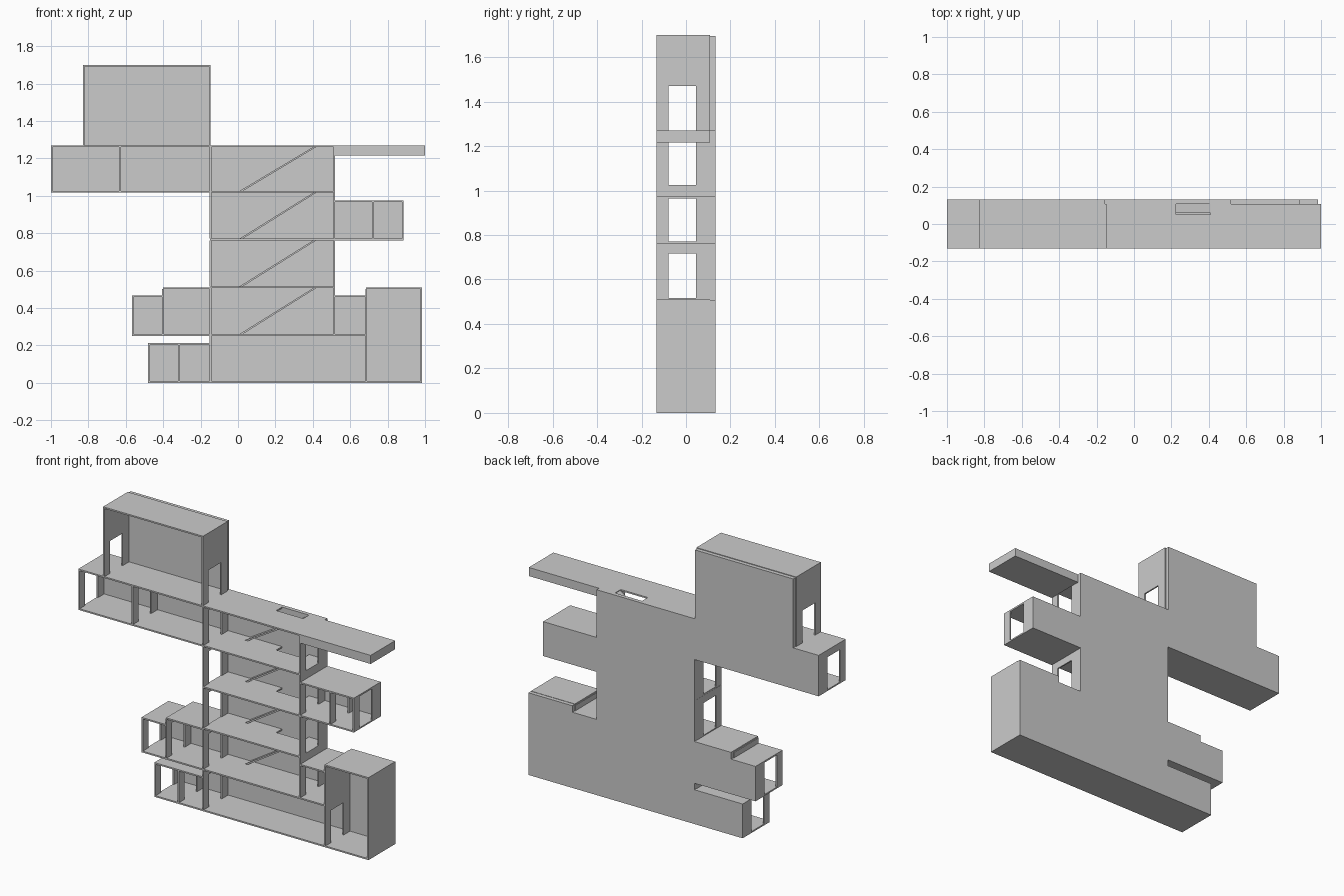
import bpy, bmesh
from mathutils import Vector

if "Cube" in bpy.data.objects:
    bpy.data.objects.remove(bpy.data.objects["Cube"])

T = 0.009                       # sheet thickness of walls and floors
FRONT, BACK, REAR = -0.132, 0.108, 0.132
DOOR_Y0, DOOR_Y1, DOOR_H = -0.078, 0.046, 0.2


def prism(name, pts, axis, lo, hi):
    """Extrude a 2D outline along an axis; pts are the other two coordinates in order."""
    def place(a, b, c):
        return {'x': Vector((c, a, b)), 'y': Vector((a, c, b)), 'z': Vector((a, b, c))}[axis]
    bm = bmesh.new()
    face = bm.faces.new([bm.verts.new(place(a, b, lo)) for a, b in pts])
    ext = bmesh.ops.extrude_face_region(bm, geom=[face])
    verts = [v for v in ext['geom'] if isinstance(v, bmesh.types.BMVert)]
    bmesh.ops.translate(bm, verts=verts, vec=place(0, 0, hi - lo))
    bmesh.ops.recalc_face_normals(bm, faces=bm.faces)
    mesh = bpy.data.meshes.new(name)
    bm.to_mesh(mesh)
    bm.free()
    ob = bpy.data.objects.new(name, mesh)
    bpy.context.collection.objects.link(ob)
    return ob


def floor(name, x0, x1, z, hole=False):
    pts = [(x0, FRONT), (x1, FRONT), (x1, BACK)]
    if hole:                    # stairwell notch against the back wall
        pts += [(0.41, BACK), (0.41, 0.052), (0.225, 0.052), (0.225, BACK)]
    pts.append((x0, BACK))
    prism(name, pts, 'z', z, z + T)


def wall(name, x, z0, z1, door=True):
    pts = [(FRONT, z0)]
    if door:
        top = min(z0 + DOOR_H, z1 - 0.001)
        pts += [(DOOR_Y0, z0), (DOOR_Y0, top), (DOOR_Y1, top), (DOOR_Y1, z0)]
    pts += [(BACK, z0), (BACK, z1), (FRONT, z1)]
    prism(name, pts, 'x', x, x + T)


# Storey floor heights (underside of each slab)
L0, L1, L2, L3, L4, ROOF = 0.0, 0.252, 0.507, 0.762, 1.017, 1.261

# Back wall: one stepped silhouette panel
outline = [(-.48, 0), (.985, 0), (.985, .508), (.685, .508), (.685, .468), (.519, .468),
           (.519, L3), (.885, L3), (.885, .975), (.519, .975), (.519, 1.27), (-.154, 1.27),
           (-.154, 1.696), (-.826, 1.696), (-.826, 1.27), (-1, 1.27), (-1, L4), (-.15, L4),
           (-.15, .51), (-.40, .51), (-.40, .468), (-.568, .468), (-.568, L1), (-.15, L1),
           (-.15, .212), (-.48, .212)]
prism("back_wall", outline, 'y', BACK, REAR)

# Floors and roofs
floor("ground_floor", -.48, .985, L0)
floor("first_floor", -.568, .685, L1)
floor("second_floor", -.151, .519, L2, True)
floor("third_floor", -.151, .885, L3, True)
floor("fourth_floor", -1, .519, L4, True)
floor("main_roof", -1, .519, ROOF, True)
floor("top_room_roof", -.83, -.147, 1.70 - T)
floor("ground_wing_roof", -.48, -.151, .212 - T)
floor("left_high_roof", -.40, -.151, .51 - T)
floor("left_low_roof", -.568, -.40, .468 - T)
floor("right_low_roof", .519, .685, .468 - T)
floor("hall_roof", .685, .985, .51 - T)
floor("right_wing_roof", .519, .885, .975 - T)

# Central tower walls with a doorway on each storey
levels = [L0, L1, L2, L3, L4, ROOF]
for i in range(5):
    wall(f"tower_left_wall_{i}", -.152, levels[i] + T, levels[i + 1])
    if i:
        wall(f"tower_right_wall_{i}", .510, levels[i] + T, levels[i + 1])

# Wing walls and partitions: x, floor, top
for x, z, top in [(-.48, L0, .212 - T), (-.32, L0, .212 - T),
                  (-.568, L1, .468 - T), (-.405, L1, .51 - T),
                  (.717, L3, .975 - T), (.885 - T, L3, .975 - T),
                  (-1, L4, ROOF), (-.635, L4, ROOF),
                  (-.83, ROOF, 1.70 - T), (-.147 - T, ROOF, 1.70 - T),
                  (.682, L0, .51 - T)]:
    wall("doorway_wall", x, z + T, top)
wall("hall_end_wall", .985 - T, L0 + T, .51 - T, False)

# Solid cantilevered roof slab
prism("roof_canopy", [(.519, 1.217), (1, 1.217), (1, 1.27), (.519, 1.27)],
      'y', FRONT, BACK)

# Stair ramps rising to each upper level
for i in range(1, 5):
    a, b = levels[i] + T, levels[i + 1] + T
    prism(f"stair_ramp_{i}", [(.008, a), (.026, a), (.42, b - .008), (.415, b - .001)],
          'y', .058, BACK)
